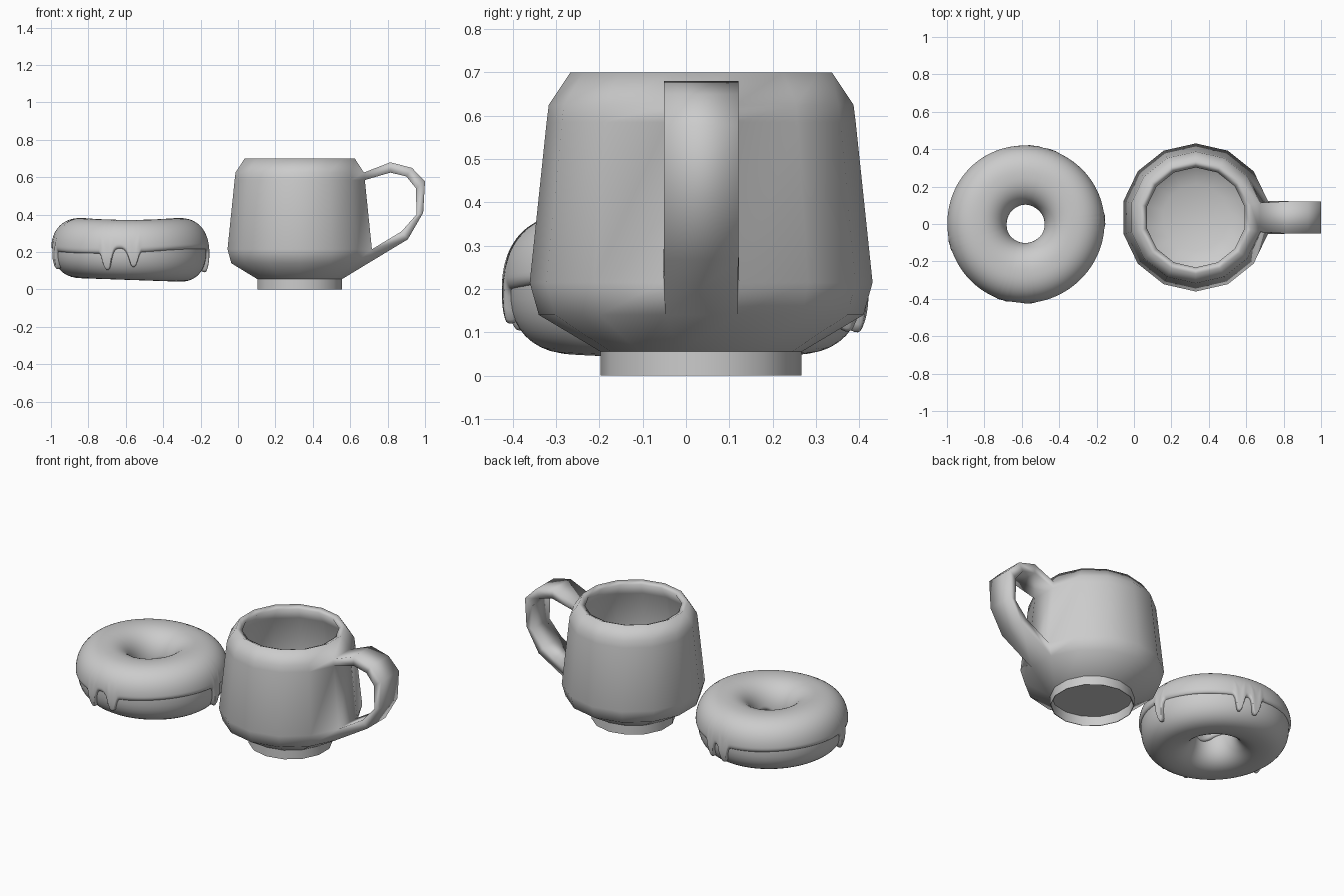
import bpy, bmesh, math

if "Cube" in bpy.data.objects:
    bpy.data.objects.remove(bpy.data.objects["Cube"])


def finish(name, bm):
    """Turn a bmesh into a smooth-shaded object."""
    bmesh.ops.recalc_face_normals(bm, faces=bm.faces)
    for f in bm.faces:
        f.smooth = True
    me = bpy.data.meshes.new(name)
    bm.to_mesh(me)
    bm.free()
    ob = bpy.data.objects.new(name, me)
    bpy.context.collection.objects.link(ob)
    return ob


# ---------- mug: 14-sided lathe, handle bridged between two side faces ----------
N = 14
CX, CY = 0.33, 0.035
PROFILE = [
    (0.226, 0.057), (0.228, 0.0), (0.232, 0.0), (0.232, 0.055),      # foot ring
    (0.375, 0.14), (0.396, 0.215), (0.357, 0.585), (0.352, 0.625),   # outer wall
    (0.302, 0.70), (0.267, 0.685),                                   # rim
    (0.315, 0.61), (0.357, 0.22), (0.335, 0.165), (0.178, 0.095),    # inner wall
]
SHARP_ROWS = (0, 1, 2, 3)
LOW, HIGH = 4, 6        # first rows of the two faces the handle grows from

bm = bmesh.new()
rows = []
for r, z in PROFILE:
    ring = []
    for i in range(N):
        a = (i - 0.5) * math.tau / N
        ring.append(bm.verts.new((CX + r * math.cos(a), CY + r * math.sin(a), z)))
    rows.append(ring)
for k in range(len(rows) - 1):
    for i in range(N):
        if i == 0 and k in (LOW, HIGH):
            continue
        j = (i + 1) % N
        bm.faces.new((rows[k][i], rows[k][j], rows[k + 1][j], rows[k + 1][i]))
# underside and inner floor
for ring, z in ((rows[0], 0.057), (rows[-1], 0.095)):
    pole = bm.verts.new((CX, CY, z))
    for i in range(N):
        bm.faces.new((ring[i], ring[(i + 1) % N], pole))
# handle: (outer, inner) points in x and z
HANDLE = [
    ((0.815, 0.68), (0.815, 0.625)),
    ((0.93, 0.65), (0.90, 0.604)),
    ((1.0, 0.578), (0.952, 0.54)),
    ((0.99, 0.41), (0.954, 0.40)),
    ((0.908, 0.268), (0.874, 0.31)),
]
W = 0.086


def socket(outer, inner):
    return [outer[1], outer[0], inner[0], inner[1]]


loops = [socket(rows[HIGH + 1], rows[HIGH])]
for (ox, oz), (ix, iz) in HANDLE:
    loops.append([bm.verts.new(p) for p in (
        (ox, CY + W, oz), (ox, CY - W, oz), (ix, CY - W, iz), (ix, CY + W, iz))])
loops.append(socket(rows[LOW], rows[LOW + 1]))
for a, b in zip(loops, loops[1:]):
    for i in range(4):
        j = (i + 1) % 4
        bm.faces.new((a[i], a[j], b[j], b[i]))
# crisp edges around the foot
for k in SHARP_ROWS:
    for i in range(N):
        bm.edges.get((rows[k][i], rows[k][(i + 1) % N])).smooth = False
finish("mug", bm)

# ---------- doughnut ----------
DX, DY, DZ = -0.58, 0.0, 0.208
R, A, B = 0.261, 0.148, 0.157
EXP = 2 / 2.3


def section_point(theta, phi, off):
    """Point on the squarish ring surface, pushed out by off."""
    c, s = math.cos(phi), math.sin(phi)
    r = R + (A + off) * math.copysign(abs(c) ** EXP, c)
    z = (B + off) * math.copysign(abs(s) ** EXP, s)
    r *= 1 + 0.006 * math.sin(3 * theta + 1)
    x, y = r * math.cos(theta), r * math.sin(theta)
    if s < 0:
        z += s * 0.035 * x          # slightly tilted underside
    else:
        z += s * 0.005 * math.cos(2 * theta)   # gently wavy top
    return (DX + x, DY + y, DZ + z)


def ring_object(name, n, section):
    """Closed ring lofted through section(theta)."""
    bm = bmesh.new()
    rings = [[bm.verts.new(p) for p in section(i * math.tau / n)] for i in range(n)]
    m = len(rings[0])
    for i in range(n):
        a, b = rings[i], rings[(i + 1) % n]
        for k in range(m):
            q = (k + 1) % m
            bm.faces.new((a[k], b[k], b[q], a[q]))
    return finish(name, bm)


def dough_section(theta):
    return [section_point(theta, k * math.tau / 40, 0) for k in range(40)]


# icing drips: (direction, half width, length), all in degrees
DRIPS = [(-107, 3.6, 33), (-97.5, 4.5, -6), (-87, 3.6, 27), (3, 3.4, 38),
         (70, 3.4, 32), (84, 3.8, 34), (195, 3.6, 36)]


def icing_section(theta):
    deg = math.degrees(theta)
    drip = 0
    for at, width, length in DRIPS:
        d = abs((deg - at + 180) % 360 - 180)
        drip += length * math.exp(-(d / width) ** 3)
    lo = -1 + 3 * math.sin(2 * theta + 2.5) - drip
    hi = 182 + 7 * math.sin(3 * theta)
    outer, n = [], 44
    for k in range(n + 1):
        p = lo + (hi - lo) * (1 - math.cos(math.pi * k / n)) / 2
        edge = min(1, min(p - lo, hi - p) / 6)
        bulge = 0.012 * max(0, drip) / 35 * max(0, 1 - (p - lo) / 40)
        off = -0.004 + (0.016 + bulge) * math.sqrt(max(0, edge * (2 - edge)))
        outer.append(section_point(theta, math.radians(p), off))
    inner = [section_point(theta, math.radians(hi + (lo - hi) * k / 20), -0.01)
             for k in range(21)]
    return outer + inner


ring_object("doughnut_dough", 72, dough_section)
ring_object("doughnut_icing", 300, icing_section)
